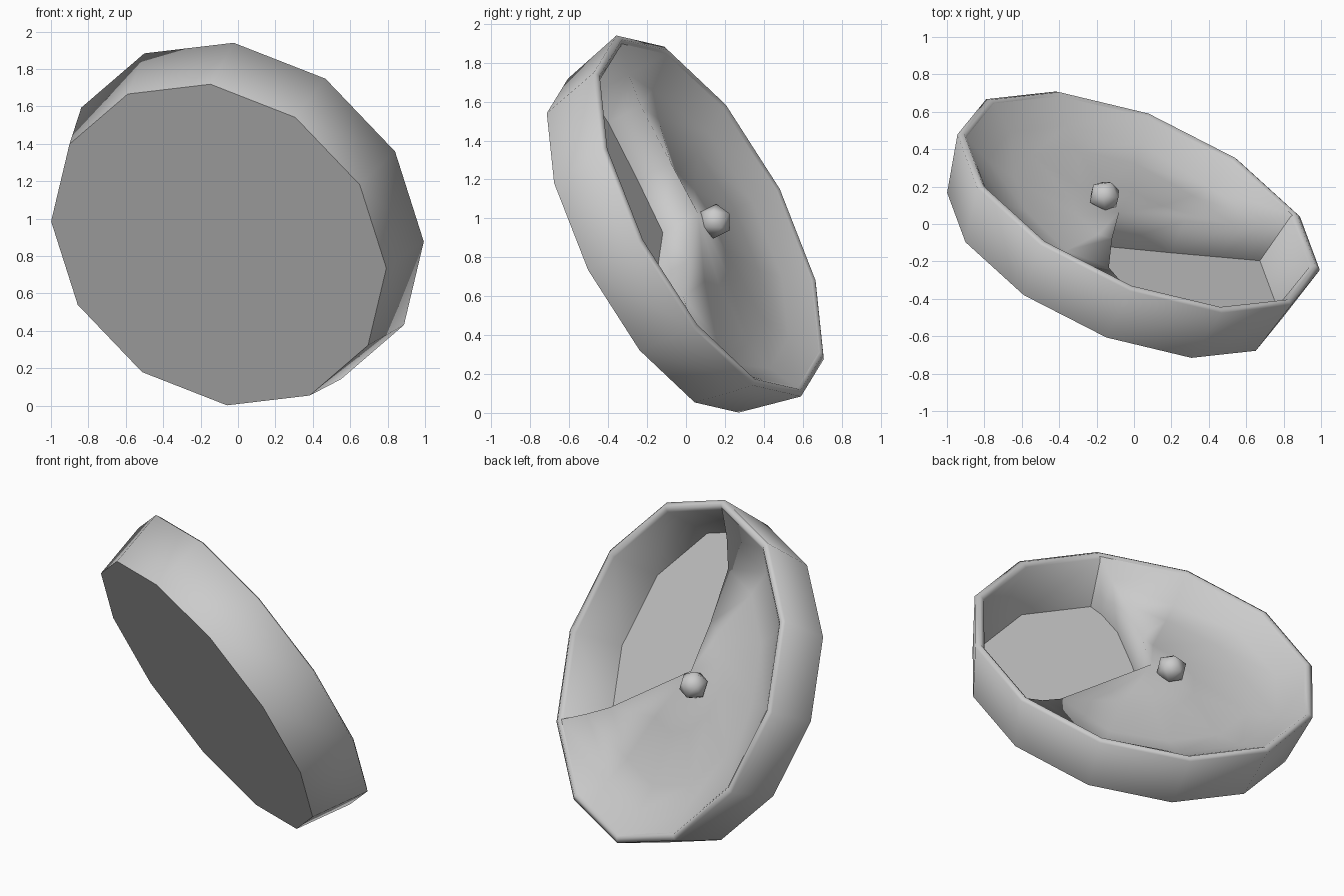
import bpy, bmesh
from math import cos, sin, radians
from mathutils import Matrix, Vector

cube = bpy.data.objects.get("Cube")
if cube:
    bpy.data.objects.remove(cube, do_unlink=True)

# Single plain grey
grey = bpy.data.materials.new("plain_grey")
grey.use_nodes = True
tone = (0.6, 0.6, 0.6, 1)
grey.diffuse_color = tone
grey.node_tree.nodes["Principled BSDF"].inputs["Base Color"].default_value = tone

# Tilted frame of the dish: base centre, two in-plane axes and the opening axis
centre = Vector((-0.103, -0.168, 0.86))
u = Vector((-0.93, 0.348, 0.13)).normalized()
n = u.cross(Vector((-0.04, -0.457, 0.889))).normalized()
w = n.cross(u)
frame = Matrix.Translation(centre) @ Matrix((u, w, n)).transposed().to_4x4()

SIDES = 12
FLOOR = 0.048


def point(step, radius, height, shift=0):
    a = radians(360 / SIDES * step)
    return Vector((radius * cos(a) + shift, radius * sin(a), height))


def finish(name, bm, smooth_angle):
    bmesh.ops.recalc_face_normals(bm, faces=bm.faces)
    bm.transform(frame)
    mesh = bpy.data.meshes.new(name)
    bm.to_mesh(mesh)
    bm.free()
    mesh.materials.append(grey)
    obj = bpy.data.objects.new(name, mesh)
    bpy.context.collection.objects.link(obj)
    bpy.ops.object.select_all(action='DESELECT')
    obj.select_set(True)
    bpy.context.view_layer.objects.active = obj
    bpy.ops.object.shade_smooth_by_angle(angle=radians(smooth_angle))


def bridge(bm, a, b):
    for i in range(len(a) - 1):
        bm.faces.new((a[i], a[i + 1], b[i + 1], b[i]))


# Twelve-sided shell with a flat base, flared wall, soft rim and flat floor
bm = bmesh.new()
profile = [(0.965, 0), (1.043, 0.347), (1.012, 0.364), (0.985, 0.342), (0.917, FLOOR)]
rings = [[bm.verts.new(point(s, r, h)) for s in range(SIDES)] for r, h in profile]
for a, b in zip(rings, rings[1:]):
    bridge(bm, a + a[:1], b + b[:1])
bm.faces.new(rings[0])
bm.faces.new(rings[-1])
finish("dish_shell", bm, 76)

# Raised insert filling two thirds of the dish: a shallow bowl with raised end
# crests, whose last edge is set back from the radius
bm = bmesh.new()
START, END = 7, 15


def insert_ring(radius, end_height, next_height, middle_height, setback):
    ring = []
    for s in range(START, END + 1):
        gap = min(s - START, END - s)
        height = (end_height, next_height)[gap] if gap < 2 else middle_height
        ring.append(bm.verts.new(point(s, radius, height, setback if s == END else 0)))
    return ring


top_rings = [insert_ring(0.994, 0.351, 0.351, 0.351, 0),
             insert_ring(0.84, 0.29, 0.22, 0.265, 0.05),
             insert_ring(0.67, 0.25, 0.21, 0.225, 0.1),
             insert_ring(0.34, 0.255, 0.23, 0.225, 0.1)]
apex = bm.verts.new((0.08, 0.04, 0.27))
for a, b in zip(top_rings, top_rings[1:]):
    bridge(bm, a, b)
inner = top_rings[-1]
for i in range(len(inner) - 1):
    bm.faces.new((inner[i], inner[i + 1], apex))

# Upright end walls dropping from the crests to the floor
foot = bm.verts.new((apex.co.x, apex.co.y, FLOOR))
for end in (0, -1):
    crest = [ring[end] for ring in top_rings]
    base = [bm.verts.new((v.co.x, v.co.y, FLOOR)) for v in crest]
    base[0].co = point((START, END)[end], 0.92, FLOOR)
    bridge(bm, crest + [apex], base + [foot])
finish("ramp_insert", bm, 180)

# Small rounded knob at the inner tip of the insert
bm = bmesh.new()
bmesh.ops.create_icosphere(bm, subdivisions=1, radius=0.09,
                           matrix=Matrix.Translation((0.177, -0.03, 0.295)))
finish("knob", bm, 180)
